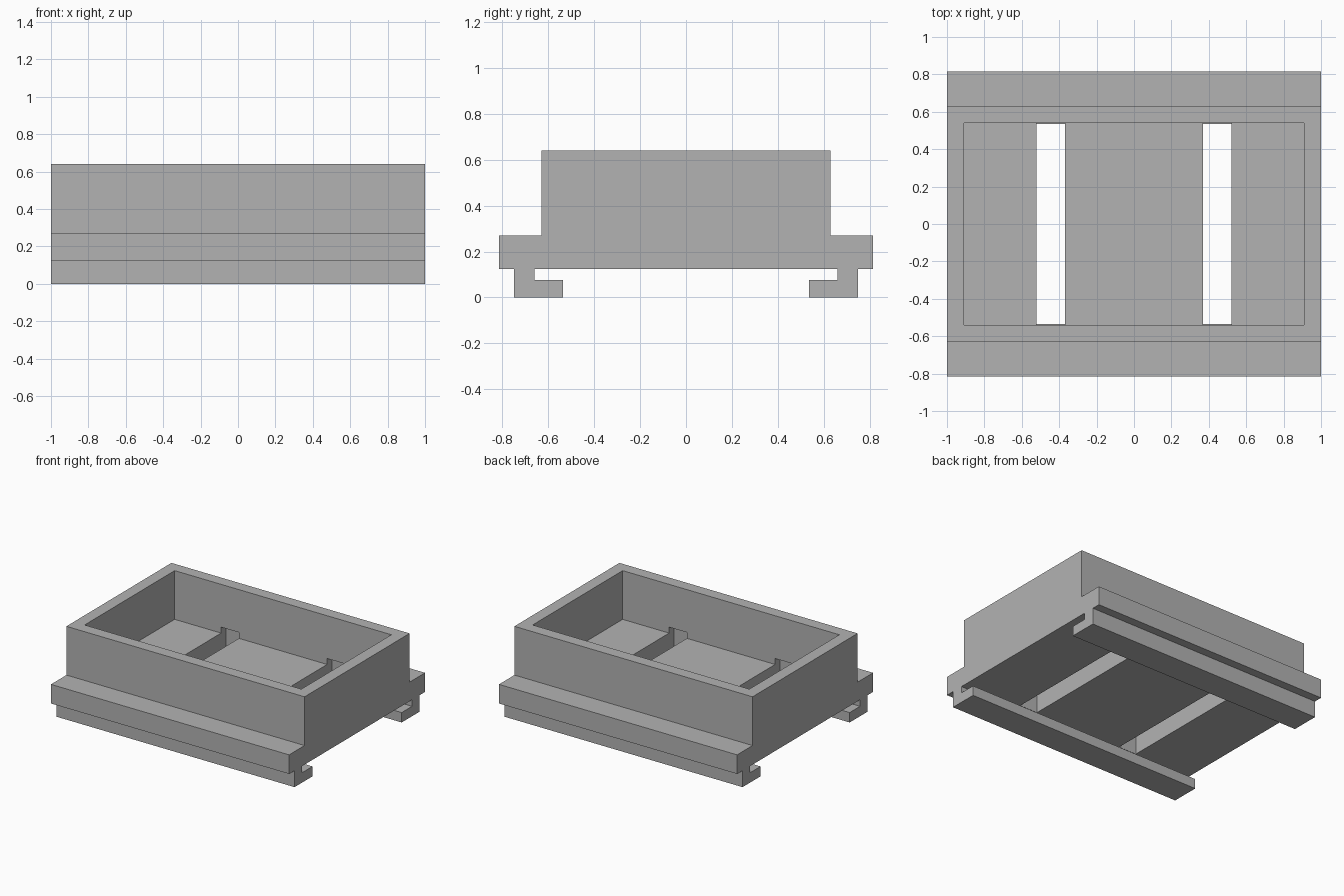
import bpy
import bmesh
from mathutils import Matrix, Vector

cube = bpy.data.objects.get("Cube")
if cube:
    bpy.data.objects.remove(cube, do_unlink=True)

grey = bpy.data.materials.new("plain grey")
grey.use_nodes = True
colour = (0.45, 0.45, 0.45, 1)
grey.diffuse_color = colour
grey.node_tree.nodes["Principled BSDF"].inputs["Base Color"].default_value = colour


def make_object(name, bm):
    bmesh.ops.recalc_face_normals(bm, faces=bm.faces)
    mesh = bpy.data.meshes.new(name)
    bm.to_mesh(mesh)
    bm.free()
    mesh.materials.append(grey)
    obj = bpy.data.objects.new(name, mesh)
    bpy.context.collection.objects.link(obj)
    return obj


def box(name, low, high):
    low, high = Vector(low), Vector(high)
    bm = bmesh.new()
    bmesh.ops.create_cube(bm, size=1, matrix=Matrix.Translation((low + high) / 2)
                          @ Matrix.Diagonal((*(high - low), 1)))
    return make_object(name, bm)


def cut(target, cutter):
    cutter.hide_render = True
    mod = target.modifiers.new("cut", "BOOLEAN")
    mod.operation = "DIFFERENCE"
    mod.solver = "EXACT"
    mod.object = cutter
    bpy.context.view_layer.objects.active = target
    bpy.ops.object.modifier_apply(modifier=mod.name)
    bpy.data.objects.remove(cutter, do_unlink=True)


# Tray block with side ledges and hooked rails: half profile (y, z), mirrored
half = [(0.63, 0.64), (0.63, 0.27), (0.815, 0.27), (0.815, 0.125), (0.75, 0.125),
        (0.75, 0), (0.535, 0), (0.535, 0.075), (0.66, 0.075), (0.66, 0.125)]
profile = half + [(-y, z) for y, z in reversed(half)]
bm = bmesh.new()
face = bm.faces.new([bm.verts.new((-1, y, z)) for y, z in profile])
extruded = bmesh.ops.extrude_face_region(bm, geom=[face], use_keep_orig=True)
bmesh.ops.translate(bm, vec=(2, 0, 0),
                    verts=[v for v in extruded["geom"] if isinstance(v, bmesh.types.BMVert)])
tray = make_object("railed_tray", bm)

# Open pocket in the top
cut(tray, box("pocket_cutter", (-0.91, -0.54, 0.27), (0.91, 0.54, 0.8)))

# Strap slots through the floor, running a little way into the long walls
for side in (-1, 1):
    cut(tray, box("slot_cutter", (side * 0.445 - 0.075, -0.6, 0.1),
                  (side * 0.445 + 0.075, 0.6, 0.315)))
